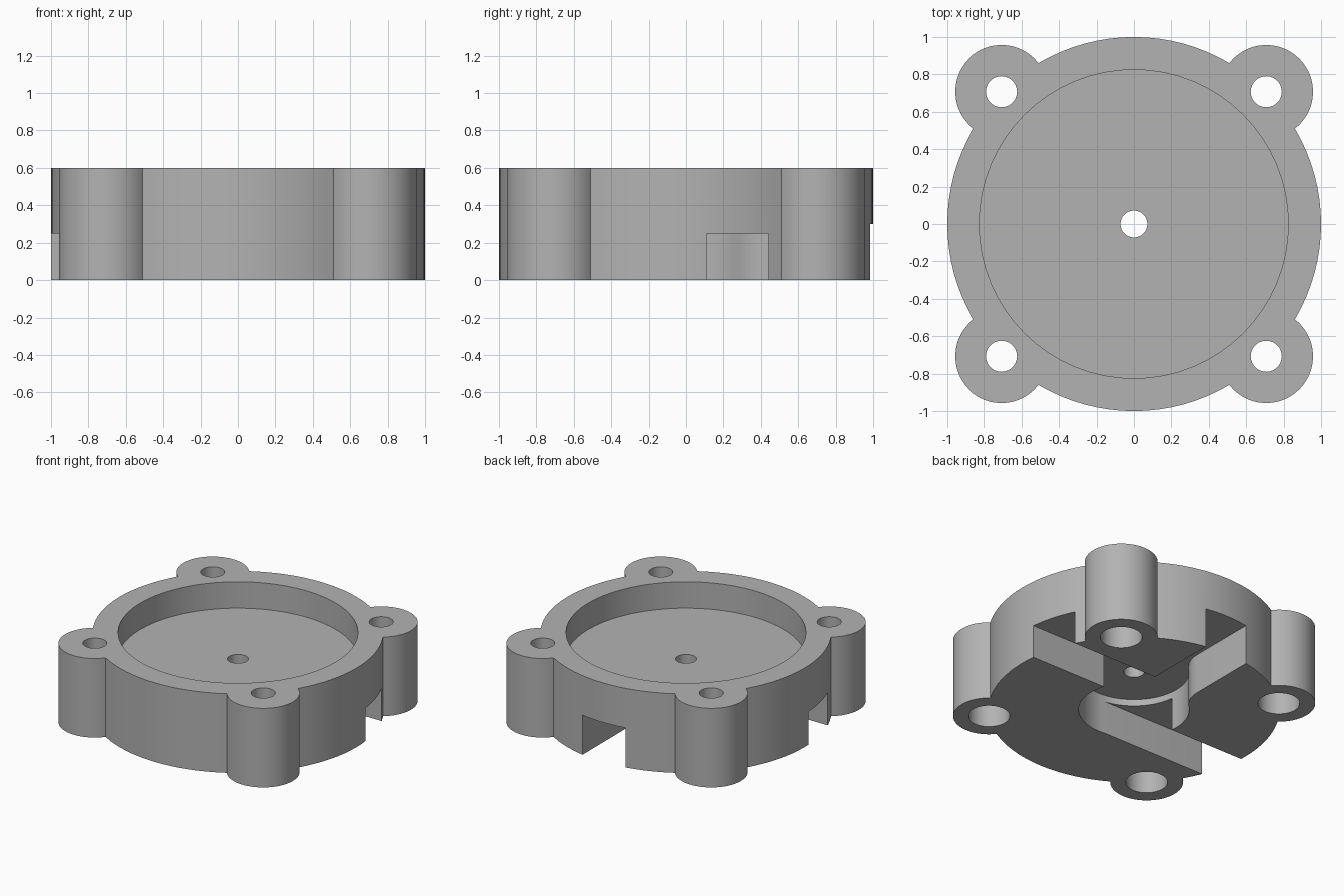
import bpy, bmesh
from math import sin, cos, pi, radians, degrees, atan2, asin, sqrt

if "Cube" in bpy.data.objects:
    bpy.data.objects.remove(bpy.data.objects["Cube"], do_unlink=True)

EAR_R, POCKET_R, SLOT_X, FILLET = 0.25, 0.38, 0.18, 0.25

grey = bpy.data.materials.new("plain grey")
grey.use_nodes = True
colour = (0.45, 0.45, 0.45, 1)
grey.diffuse_color = colour
grey.node_tree.nodes["Principled BSDF"].inputs["Base Color"].default_value = colour


def arc(cx, cy, r, start, end, steps):
    """Points along an arc, angles in degrees."""
    angles = [radians(start + (end - start) * i / steps) for i in range(steps + 1)]
    return [(cx + r * cos(a), cy + r * sin(a)) for a in angles]


def prism(name, outline, z0, z1):
    """Extrude a flat outline from z0 to z1."""
    bm = bmesh.new()
    face = bm.faces.new([bm.verts.new((x, y, z0)) for x, y in outline])
    top = bmesh.ops.extrude_face_region(bm, geom=[face])["geom"]
    for v in top:
        if isinstance(v, bmesh.types.BMVert):
            v.co.z = z1
    bmesh.ops.recalc_face_normals(bm, faces=bm.faces)
    mesh = bpy.data.meshes.new(name)
    bm.to_mesh(mesh)
    bm.free()
    mesh.materials.append(grey)
    obj = bpy.data.objects.new(name, mesh)
    bpy.context.collection.objects.link(obj)
    return obj


def disc(name, x, y, r, z0, z1, steps=32):
    return prism(name, arc(x, y, r, 0, 360, steps)[:-1], z0, z1)


def block(name, x0, x1, y0, y1, z1):
    return prism(name, [(x0, y0), (x1, y0), (x1, y1), (x0, y1)], -0.1, z1)


# Round body outline with four bolt ears
spread = degrees(2 * asin(EAR_R / 2))
ear_sweep = 90 + spread / 2
outline = []
for mid in (45, 135, 225, 315):
    a = radians(mid)
    outline += arc(cos(a), sin(a), EAR_R, mid - ear_sweep, mid + ear_sweep, 32)[:-1]
    outline += arc(0, 0, 1, mid + spread, mid + 90 - spread, 16)[:-1]
body = prism("housing", outline, 0, 0.6)

# Underside pocket that flows into the back slot
fx = -SLOT_X - FILLET
fy = sqrt((POCKET_R + FILLET) ** 2 - fx ** 2)
join = degrees(atan2(fy, fx))
corner = degrees(atan2(sqrt(POCKET_R ** 2 - SLOT_X ** 2), SLOT_X))
pocket = [(SLOT_X, 1.2), (-SLOT_X, 1.2)]
pocket += arc(fx, fy, FILLET, 0, join - 180, 10)
pocket += arc(0, 0, POCKET_R, join, 360 + corner, 48)[1:]

# Cutters: top recess, pocket, side channels, shaft hole and bolt holes
cutters = [
    disc("recess_cutter", 0, 0, 0.825, 0.4, 0.7, 64),
    prism("pocket_cutter", pocket, -0.1, 0.3),
    block("left_channel_cutter", 0.1, 1.2, 0.11, 0.44, 0.25),
    block("right_channel_cutter", -1.2, -0.03, -0.375, -0.045, 0.25),
    disc("shaft_hole_cutter", 0, 0, 0.072, 0.2, 0.5),
]
for mid in (45, 135, 225, 315):
    x, y = cos(radians(mid)), sin(radians(mid))
    cutters.append(disc("bolt_hole_cutter", x, y, 0.083, 0.2, 0.7))
    cutters.append(disc("counterbore_cutter", x, y, 0.144, -0.1, 0.4))

bpy.ops.object.select_all(action="DESELECT")
bpy.context.view_layer.objects.active = body
body.select_set(True)
for cutter in cutters:
    cutter.hide_render = True
    mod = body.modifiers.new(cutter.name, "BOOLEAN")
    mod.operation = "DIFFERENCE"
    mod.solver = "EXACT"
    mod.object = cutter
    bpy.ops.object.modifier_apply(modifier=mod.name)
    bpy.data.objects.remove(cutter, do_unlink=True)

bpy.ops.object.shade_smooth_by_angle(angle=radians(30))
